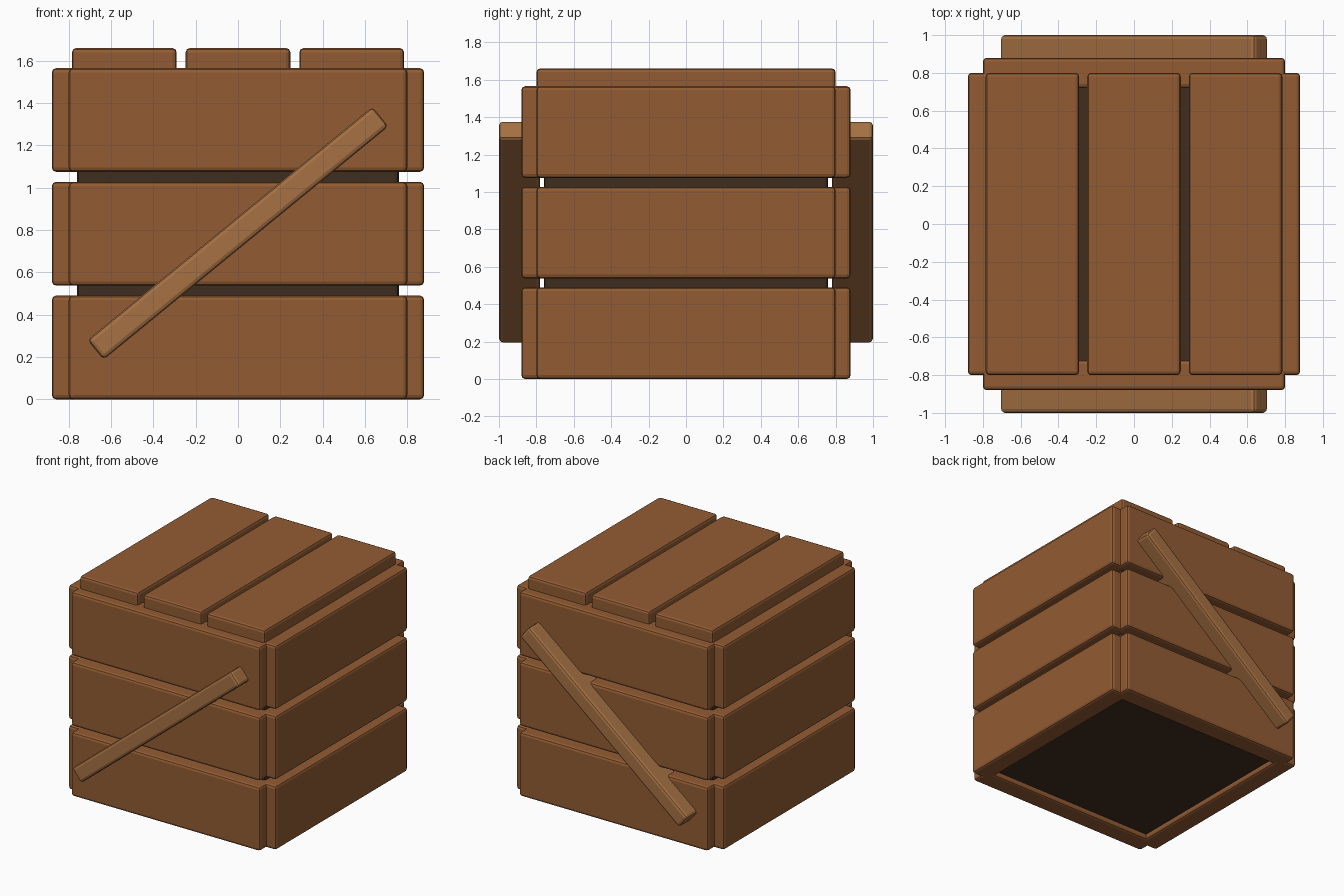
import bpy, math

if "Cube" in bpy.data.objects:
    bpy.data.objects.remove(bpy.data.objects["Cube"])


def material(name, color):
    m = bpy.data.materials.new(name)
    m.diffuse_color = (*color, 1)
    m.use_nodes = True
    m.node_tree.nodes["Principled BSDF"].inputs["Base Color"].default_value = m.diffuse_color
    return m


WOOD = material("plank_wood", (0.29, 0.107, 0.033))
LIGHT = material("brace_wood", (0.38, 0.165, 0.057))
DARK = material("dark_interior", (0.05, 0.027, 0.015))


def board(name, loc, size, mat, tilt=0.0):
    """Box with softly bevelled edges."""
    bpy.ops.mesh.primitive_cube_add(size=1, location=loc)
    ob = bpy.context.object
    ob.name = name
    ob.scale = size
    bpy.ops.object.transform_apply(location=False, rotation=False, scale=True)
    ob.rotation_euler.y = -tilt
    bevel = ob.modifiers.new("bevel", 'BEVEL')
    bevel.width = 0.02
    bevel.segments = 2
    ob.data.materials.append(mat)
    return ob


# Dark inner box seen through the gaps
board("inner_box", (0, 0, 0.795), (1.52, 1.52, 1.51), DARK)

# Three rows of planks on each of the four walls
PITCH = 0.5375
for row in range(3):
    z = 0.245 + row * PITCH
    for side, label in ((-1, "a"), (1, "b")):
        wall_y = "front" if side < 0 else "back"
        wall_x = "left" if side < 0 else "right"
        board(f"{wall_y}_plank_{row + 1}", (0, side * 0.8, z), (1.6, 0.16, 0.49), WOOD)
        board(f"{wall_x}_plank_{row + 1}", (side * 0.8, 0, z), (0.16, 1.6, 0.49), WOOD)

# Lid planks running front to back
for i in range(3):
    board(f"lid_plank_{i + 1}", ((i - 1) * PITCH, 0, 1.6), (0.495, 1.6, 0.12), WOOD)

# Diagonal braces on front and back, both rising towards +x
for side, name in ((-1, "front_brace"), (1, "back_brace")):
    board(name, (0, side * 0.89, 0.785), (1.74, 0.22, 0.12), LIGHT, math.radians(39.3))
